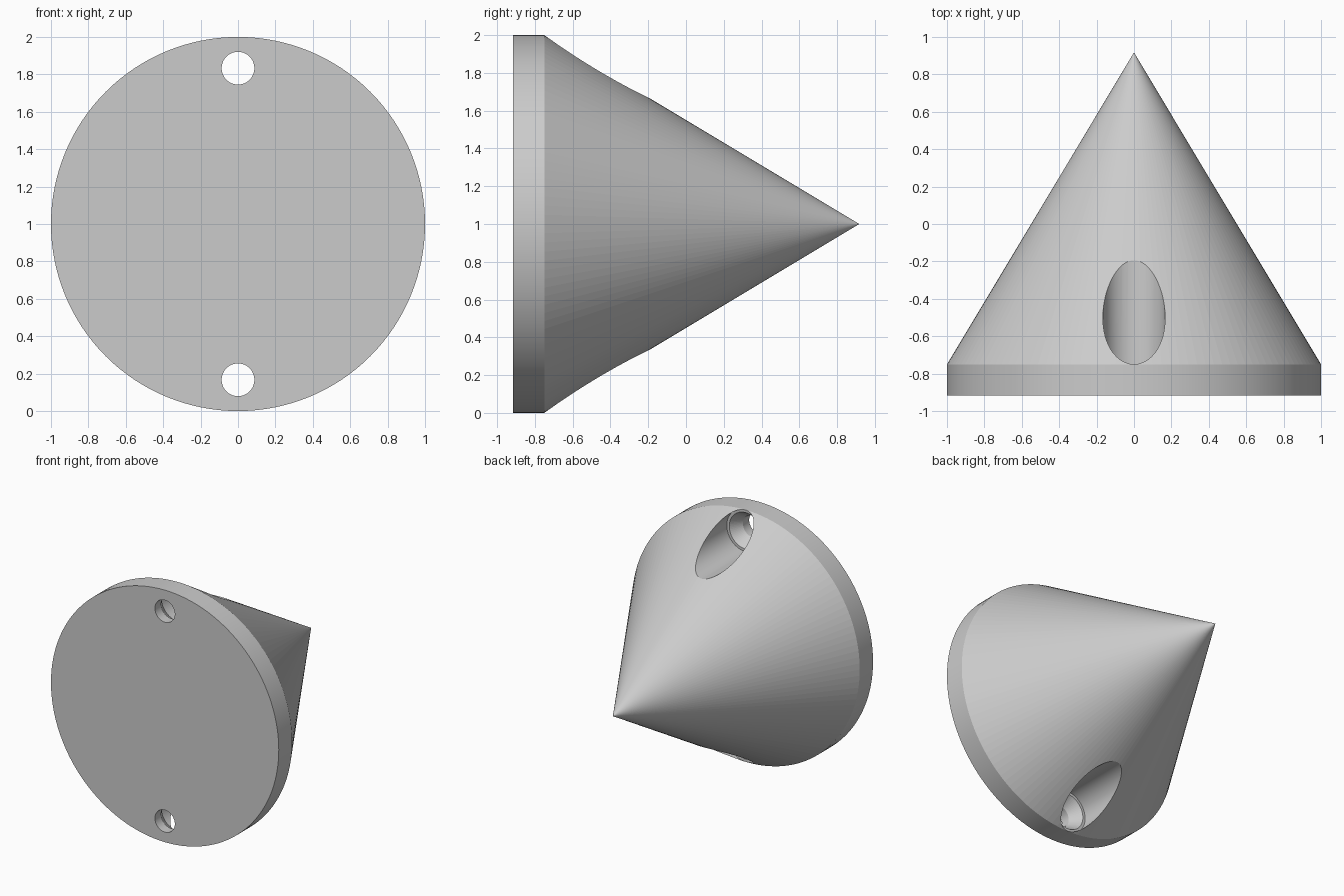
import bpy, bmesh, math
from mathutils import Vector

cube = bpy.data.objects.get("Cube")
if cube:
    bpy.data.objects.remove(cube, do_unlink=True)

BACK, RIM, TIP = -0.917, -0.75, 0.917   # stations along the y axis
HOLE_OFFSET = 0.833

grey = bpy.data.materials.new("light grey")
grey.use_nodes = True
colour = (0.6, 0.6, 0.6, 1)
grey.diffuse_color = colour
grey.node_tree.nodes["Principled BSDF"].inputs["Base Color"].default_value = colour


def lathe(name, profile, z, steps):
    """Turn (radius, y) points around a horizontal axis at height z."""
    bm = bmesh.new()
    verts = [bm.verts.new((r, y, 0)) for r, y in profile]
    edges = [bm.edges.new(pair) for pair in zip(verts, verts[1:])]
    bmesh.ops.spin(bm, geom=verts + edges, cent=(0, 0, 0), axis=(0, 1, 0),
                   angle=math.tau, steps=steps, use_merge=True)
    bmesh.ops.remove_doubles(bm, verts=bm.verts, dist=1e-5)
    bmesh.ops.dissolve_limit(bm, angle_limit=0.005, verts=bm.verts, edges=bm.edges)
    bmesh.ops.recalc_face_normals(bm, faces=bm.faces)
    bmesh.ops.translate(bm, verts=bm.verts, vec=Vector((0, 0, z)))
    mesh = bpy.data.meshes.new(name)
    bm.to_mesh(mesh)
    bm.free()
    mesh.materials.append(grey)
    obj = bpy.data.objects.new(name, mesh)
    bpy.context.collection.objects.link(obj)
    return obj


# Cone with a short cylindrical rim
body = lathe("cone_body", [(0, BACK), (1, BACK), (1, RIM), (0, TIP)], 1, 128)
bpy.ops.object.select_all(action='DESELECT')
bpy.context.view_layer.objects.active = body
body.select_set(True)

# Screw holes: narrow bore, countersink and wide access bore
bore = [(0, -1.1), (0.0875, -1.1), (0.0875, -0.84), (0.145, RIM + 0.0005),
        (0.1665, RIM + 0.0005), (0.1665, 0.2), (0, 0.2)]
for side in (1, -1):
    cutter = lathe("screw_hole_cutter", bore, 1 + side * HOLE_OFFSET, 64)
    cutter.hide_render = True
    cut = body.modifiers.new("screw_hole", 'BOOLEAN')
    cut.operation = 'DIFFERENCE'
    cut.solver = 'EXACT'
    cut.object = cutter
    bpy.ops.object.modifier_apply(modifier=cut.name)
    bpy.data.objects.remove(cutter, do_unlink=True)

# Smooth rim and bores; tapered faces stay flat so the tip shades cleanly
bpy.ops.object.shade_smooth_by_angle(angle=math.radians(20))
for face in body.data.polygons:
    if abs(face.normal.y) > 0.2:
        face.use_smooth = False
